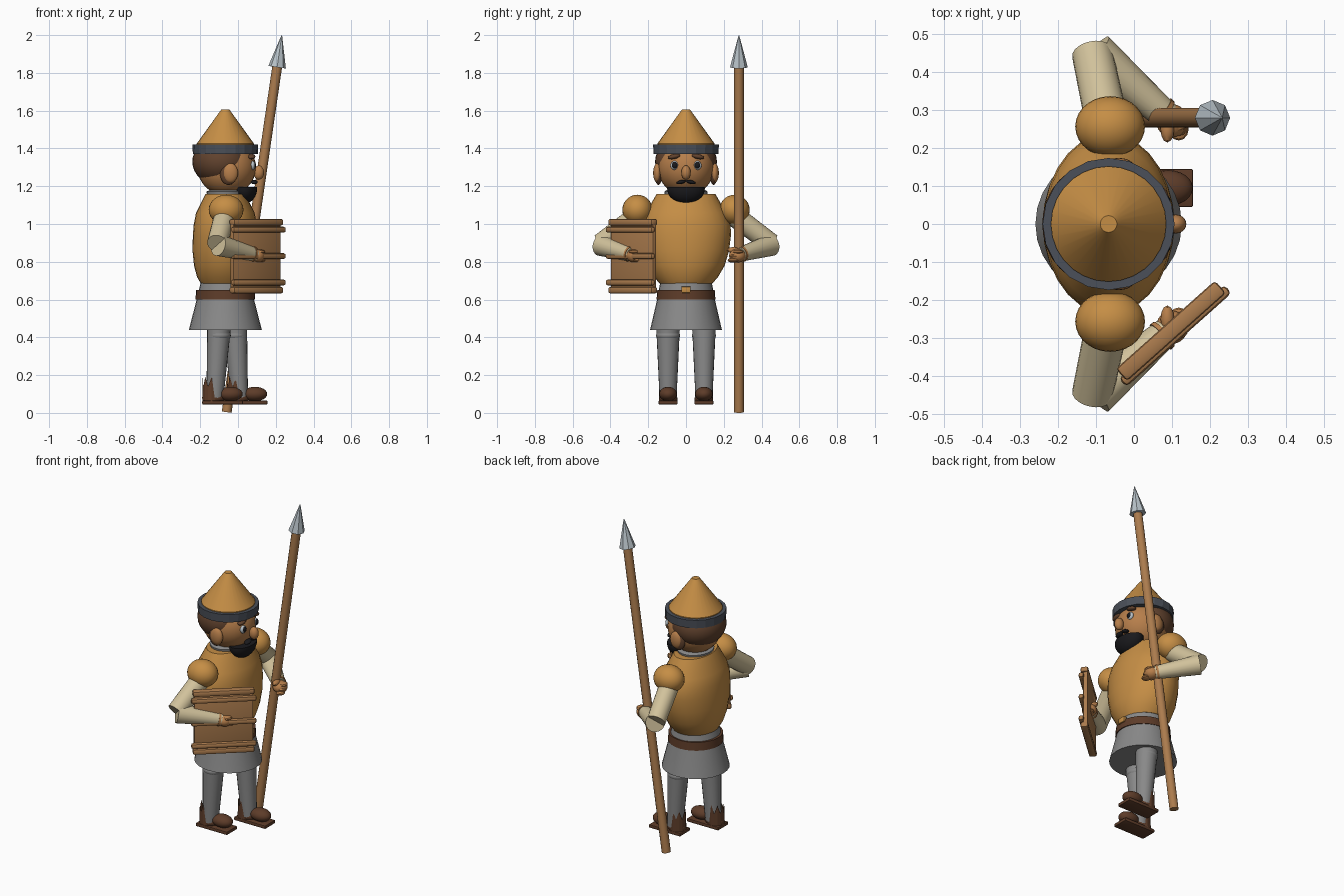
import bpy, bmesh, math
from mathutils import Vector, Matrix

cube = bpy.data.objects.get("Cube")
if cube:
    bpy.data.objects.remove(cube, do_unlink=True)


def material(name, r, g, b):
    m = bpy.data.materials.new(name)
    m.use_nodes = True
    m.diffuse_color = (r, g, b, 1)
    m.node_tree.nodes["Principled BSDF"].inputs["Base Color"].default_value = (r, g, b, 1)
    return m


MUSTARD = material("mustard", .56, .27, .06)
GREY = material("cloth grey", .25, .25, .25)
DARK = material("dark iron", .07, .08, .1)
CREAM = material("cream linen", .64, .54, .33)
SKIN = material("skin", .47, .21, .07)
BROWN = material("leather brown", .11, .045, .022)
HAIR = material("hair brown", .12, .055, .027)
WOOD = material("wood", .41, .2, .075)
STEEL = material("steel", .48, .54, .58)
BLACK = material("black", .01, .01, .012)
CX = -.067  # body axis


def finish(name, bm, mat, smooth=True):
    bmesh.ops.recalc_face_normals(bm, faces=bm.faces)
    me = bpy.data.meshes.new(name)
    bm.to_mesh(me)
    bm.free()
    me.materials.append(mat)
    ob = bpy.data.objects.new(name, me)
    bpy.context.collection.objects.link(ob)
    if smooth:
        bpy.ops.object.select_all(action='DESELECT')
        ob.select_set(True)
        bpy.context.view_layer.objects.active = ob
        bpy.ops.object.shade_smooth_by_angle(angle=math.radians(35))
    return ob


def ball(name, mat, center, radii, turn=0, seg=24):
    """Ellipsoid, turned about the x axis."""
    bm = bmesh.new()
    bmesh.ops.create_uvsphere(bm, u_segments=seg, v_segments=seg // 2, radius=1)
    bm.transform(Matrix.Translation(center) @ Matrix.Rotation(turn, 4, 'X') @ Matrix.Diagonal((*radii, 1)))
    return finish(name, bm, mat)


def limb(name, mat, a, b, ra, rb, seg=20):
    """Tapered cylinder between two points."""
    a, b = Vector(a), Vector(b)
    bm = bmesh.new()
    bmesh.ops.create_cone(bm, cap_ends=True, segments=seg, radius1=ra, radius2=rb, depth=(b - a).length)
    bm.transform(Matrix.Translation((a + b) / 2) @ (b - a).to_track_quat('Z', 'Y').to_matrix().to_4x4())
    return finish(name, bm, mat)


def lathe(name, mat, rings, seg=28, smooth=True):
    """Stack of elliptical rings (z, x radius, y radius) around the body axis."""
    bm = bmesh.new()
    loops = []
    for z, rx, ry in rings:
        angles = [math.tau * i / seg for i in range(seg)]
        loops.append([bm.verts.new((CX + rx * math.cos(t), ry * math.sin(t), z)) for t in angles])
    for lo, hi in zip(loops, loops[1:]):
        for i in range(seg):
            j = (i + 1) % seg
            bm.faces.new((lo[i], lo[j], hi[j], hi[i]))
    bm.faces.new(loops[0])
    bm.faces.new(loops[-1])
    return finish(name, bm, mat, smooth)


def box(name, mat, center, size, turn=0, bevel=0):
    """Box turned about the z axis, with optional rounded edges."""
    bm = bmesh.new()
    bmesh.ops.create_cube(bm, size=1)
    bm.transform(Matrix.Diagonal((*size, 1)))
    if bevel:
        bmesh.ops.bevel(bm, geom=bm.edges[:], offset=bevel, segments=2, profile=.5, affect='EDGES')
    bm.transform(Matrix.Translation(center) @ Matrix.Rotation(turn, 4, 'Z'))
    return finish(name, bm, mat)


# Clothing on the body
lathe("tunic", MUSTARD, [(.685, .13, .14), (.72, .15, .17), (.78, .166, .205), (.86, .174, .228),
                         (.94, .172, .238), (1.0, .167, .236), (1.06, .155, .212), (1.16, .105, .155)])
lathe("collar", GREY, [(1.1, .09, .1), (1.172, .1, .115), (1.18, .08, .1)])
lathe("skirt", GREY, [(.44, .193, .19), (.6, .152, .153), (.7, .128, .135)])
lathe("belt", BROWN, [(.6, .158, .156), (.65, .155, .152)])
box("belt_buckle", MUSTARD, (.085, 0, .652), (.022, .05, .034), bevel=.005)

# Head and hair
ball("head", SKIN, (-.06, 0, 1.3), (.155, .15, .15), seg=32)
ball("hair", HAIR, (-.088, 0, 1.33), (.154, .164, .13), seg=32)
ball("nose", SKIN, (.11, 0, 1.272), (.028, .025, .038))
for side, y in (("left", 1), ("right", -1)):
    ball(side + "_ear", SKIN, (-.04, y * .152, 1.27), (.04, .022, .052))
    ball(side + "_ear_hair", HAIR, (-.05, y * .146, 1.265), (.045, .02, .058))
    ball(side + "_eye", STEEL, (.077, y * .06, 1.31), (.015, .022, .024))
    ball(side + "_pupil", BLACK, (.083, y * .06, 1.311), (.013, .016, .019))
    ball(side + "_eyebrow", HAIR, (.072, y * .063, 1.357), (.02, .034, .013), turn=-y * .2)
    ball(side + "_moustache", BLACK, (.086, y * .026, 1.222), (.018, .026, .01), turn=-y * .25)

# Beard: half an ellipsoid with a flat top
bm = bmesh.new()
bmesh.ops.create_uvsphere(bm, u_segments=24, v_segments=16, radius=1)
cut = bmesh.ops.bisect_plane(bm, geom=bm.verts[:] + bm.edges[:] + bm.faces[:],
                             plane_co=(0, 0, .1), plane_no=(0, 0, 1), clear_outer=True)
bmesh.ops.holes_fill(bm, edges=[e for e in cut["geom_cut"] if isinstance(e, bmesh.types.BMEdge)])
bm.transform(Matrix.Translation((.035, 0, 1.188)) @ Matrix.Diagonal((.066, .1, .08, 1)))
finish("beard", bm, BLACK)

# Hat
lathe("hat_band", DARK, [(1.37, .172, .172), (1.42, .174, .174)], seg=20, smooth=False)
lathe("hat_cone", MUSTARD, [(1.4, .152, .152), (1.425, .152, .152), (1.59, .033, .033), (1.605, .022, .022)])

# Arms
for side, y in (("left", 1), ("right", -1)):
    elbow, wrist = Vector((-.105, y * .45, .888)), Vector((.085, y * .285, .838))
    ball(side + "_shoulder", MUSTARD, (-.063, y * .257, 1.075), (.092, .08, .08), seg=28)
    limb(side + "_upper_sleeve", CREAM, (-.07, y * .26, 1.04), (-.11, y * .45, .897), .057, .054)
    limb(side + "_lower_sleeve", CREAM, elbow, wrist, .058, .038)
    along = (wrist - elbow).normalized()
    limb(side + "_wrist_band", SKIN, wrist - along * .02, wrist - along * .008, .043, .042)
    ball(side + "_palm", SKIN, (.1, y * .272, .832), (.042, .044, .036))
    for i in range(3):
        ball(f"{side}_finger_{i + 1}", SKIN, (.118, y * (.25 + .012 * i), .808 + .022 * i), (.026, .03, .013), seg=12)
    ball(side + "_thumb", SKIN, (.088, y * .25, .862), (.018, .035, .016), seg=12)

# Legs and shoes; the left foot steps forward
for side, y, hip, heel in (("left", .095, -.015, -.01), ("right", -.095, -.1, -.14)):
    limb(side + "_leg", GREY, (heel + .018, y, .08), (hip, y, .46), .045, .063)
    ball(side + "_knee", GREY, (hip, y, .41), (.062, .064, .035))
    box(side + "_sole", BROWN, (heel + .058, y, .055), (.215, .1, .02), bevel=.004)
    ball(side + "_toe", BROWN, (heel + .1, y, .1), (.065, .047, .038))
    ball(side + "_heel", BROWN, (heel + .01, y, .08), (.06, .046, .035))
    # Ragged boot cuff
    bm = bmesh.new()
    bmesh.ops.create_cone(bm, cap_ends=False, segments=16, radius1=.049, radius2=.047, depth=.13)
    top = sorted((v for v in bm.verts if v.co.z > 0), key=lambda v: math.atan2(v.co.y, v.co.x))
    for v in top[::2]:
        v.co.z -= .05
    for v in bm.verts:
        if v.co.z > 0 and v.co.x > .01:
            v.co.z -= .05
    bm.transform(Matrix.Translation((heel, y, .125)))
    finish(side + "_boot_cuff", bm, BROWN, smooth=False)

# Spear
foot, neck = Vector((-.06, .28, .004)), Vector((.207, .28, 1.83))
limb("spear_shaft", WOOD, foot, neck, .026, .026, seg=12)
limb("spear_head", STEEL, neck, neck + (neck - foot).normalized() * .17, .047, .002, seg=8)

# Plank shield: panel, edge frames and rounded rails on the outer face
TURN = math.atan2(.665, .747)
OUT = Vector((math.sin(TURN), -math.cos(TURN), 0))
MID = Vector((.1, -.285, 0))


def plank(name, z, size, offset, bevel):
    box(name, WOOD, MID + OUT * offset + Vector((0, 0, z)), size, TURN, bevel)


plank("shield_panel", .83, (.335, .026, .385), -.01, .004)
for i, z in enumerate((.65, 1.01)):
    plank(f"shield_edge_{i + 1}", z, (.35, .044, .034), -.004, .01)
for i, z in enumerate((.69, .83, .97)):
    plank(f"shield_rail_{i + 1}", z, (.372, .03, .032), .013, .012)
